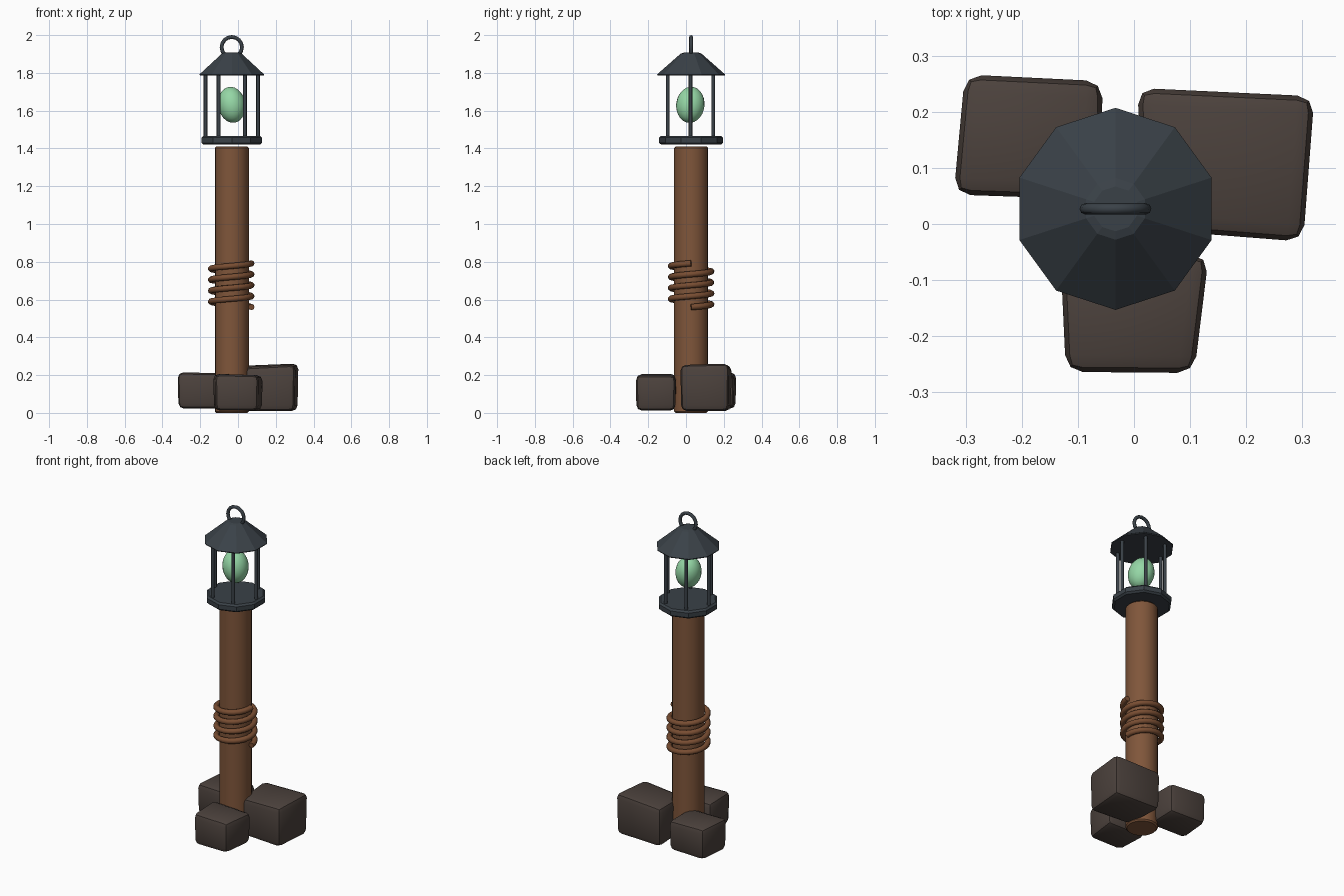
import bpy, bmesh
from math import pi, sin, cos, radians
from mathutils import Matrix, Vector

if "Cube" in bpy.data.objects:
    bpy.data.objects.remove(bpy.data.objects["Cube"], do_unlink=True)

CX, CY = -0.033, 0.027          # lantern axis


def material(name, rgb):
    m = bpy.data.materials.new(name)
    m.use_nodes = True
    m.diffuse_color = (*rgb, 1)
    m.node_tree.nodes["Principled BSDF"].inputs["Base Color"].default_value = (*rgb, 1)
    return m


wood = material("brown wood", (0.215, 0.093, 0.043))
rope = material("rope brown", (0.19, 0.075, 0.032))
stone = material("dark stone", (0.072, 0.054, 0.046))
metal = material("dark iron", (0.042, 0.053, 0.064))
glow = material("pale green glow", (0.30, 0.68, 0.38))


def finish(name, bm, mat, angle=30):
    """Turn a bmesh into an object, smooth except at edges sharper than angle."""
    bmesh.ops.recalc_face_normals(bm, faces=bm.faces)
    me = bpy.data.meshes.new(name)
    bm.to_mesh(me)
    bm.free()
    me.materials.append(mat)
    if angle:
        me.polygons.foreach_set("use_smooth", [True] * len(me.polygons))
        me.set_sharp_from_angle(angle=radians(angle))
    ob = bpy.data.objects.new(name, me)
    bpy.context.collection.objects.link(ob)
    return ob


def lathe(name, profile, sides, mat, angle=0, centre=(CX, CY)):
    """Stack of regular polygon rings, (radius, height), capped at both ends."""
    bm = bmesh.new()
    rings = []
    for r, z in profile:
        turn = [pi / 2 + 2 * pi * i / sides for i in range(sides)]
        rings.append([bm.verts.new((centre[0] + r * cos(a), centre[1] + r * sin(a), z)) for a in turn])
    for low, high in zip(rings, rings[1:]):
        for i in range(sides):
            j = (i + 1) % sides
            bm.faces.new((low[i], low[j], high[j], high[i]))
    bm.faces.new(rings[0])
    bm.faces.new(rings[-1])
    return finish(name, bm, mat, angle)


def tube(name, points, radius, mat, closed=False, sides=8):
    """Round tube swept along a path."""
    curve = bpy.data.curves.new(name + "_path", "CURVE")
    curve.dimensions = "3D"
    curve.bevel_depth = radius
    curve.bevel_resolution = sides // 2 - 2
    curve.use_fill_caps = True
    spline = curve.splines.new("POLY")
    spline.points.add(len(points) - 1)
    for p, co in zip(spline.points, points):
        p.co = (*co, 1)
    spline.use_cyclic_u = closed
    temp = bpy.data.objects.new(name + "_path", curve)
    bpy.context.collection.objects.link(temp)
    bm = bmesh.new()
    me = bpy.data.meshes.new_from_object(temp.evaluated_get(bpy.context.evaluated_depsgraph_get()))
    bm.from_mesh(me)
    bpy.data.objects.remove(temp, do_unlink=True)
    bpy.data.curves.remove(curve)
    bpy.data.meshes.remove(me)
    return finish(name, bm, mat, 50)


def rock(name, plan, bottom, tops):
    """Rounded block from a four-cornered plan with a height at each corner."""
    bm = bmesh.new()
    mid = sum((Vector(p) for p in plan), Vector((0, 0))) / 4
    low = [bm.verts.new((*mid.lerp(Vector(p), 0.97), bottom)) for p in plan]
    high = [bm.verts.new((*p, z)) for p, z in zip(plan, tops)]
    bm.faces.new(low)
    bm.faces.new(high)
    for i in range(4):
        j = (i + 1) % 4
        bm.faces.new((low[i], low[j], high[j], high[i]))
    bmesh.ops.bevel(bm, geom=list(bm.edges), offset=0.03, segments=2, profile=0.5, affect="EDGES")
    return finish(name, bm, stone, 30)


# Stones around the foot
rock("left_stone", [(-0.322, 0.052), (-0.06, 0.043), (-0.055, 0.255), (-0.302, 0.267)],
     0.022, [0.215, 0.21, 0.205, 0.215])
rock("right_stone", [(0.02, -0.01), (0.302, -0.032), (0.322, 0.228), (0.005, 0.243)],
     0.01, [0.24, 0.255, 0.262, 0.25])
rock("front_stone", [(-0.122, -0.264), (0.108, -0.266), (0.134, -0.055), (-0.132, -0.05)],
     0.012, [0.205, 0.2, 0.198, 0.208])

# Post with slightly eased ends
lathe("post", [(0.082, 0), (0.09, 0.008), (0.09, 1.402), (0.082, 1.41)], 20, wood, 40)

# Rope wound four turns around the post
STEPS = 24
coil = []
for i in range(4 * STEPS + 1):
    a = 2 * pi * i / STEPS
    coil.append((CX - 0.003 + 0.107 * cos(a), CY + 0.107 * sin(a), 0.56 + 0.232 * i / (4 * STEPS)))
tube("rope_coil", coil, 0.0165, rope)

# Lantern floor and roof
lathe("lantern_floor", [(0.158, 1.42), (0.169, 1.43), (0.169, 1.457), (0.158, 1.467)], 10, metal)
lathe("lantern_roof", [(0.178, 1.787), (0.18, 1.792), (0.055, 1.902), (0.04, 1.907)], 10, metal)

# Six upright bars
for i in range(6):
    a = i * pi / 3
    spot = (CX + 0.139 * cos(a), CY - 0.003 + 0.139 * sin(a))
    lathe(f"lantern_bar_{i + 1}", [(0.01, 1.46), (0.01, 1.80)], 8, metal, 50, spot)

# Hanging ring
ring = [(CX + 0.054 * cos(2 * pi * i / 16), CY, 1.936 + 0.054 * sin(2 * pi * i / 16)) for i in range(16)]
tube("hanging_ring", ring, 0.01, metal, closed=True)

# Glowing egg-shaped light, leaning a little
bm = bmesh.new()
lean = Matrix.Rotation(radians(-9), 4, "Y") @ Matrix.Rotation(radians(-6), 4, "X")
bmesh.ops.create_uvsphere(bm, u_segments=20, v_segments=14, radius=1,
                          matrix=Matrix.Translation((CX, CY - 0.004, 1.631)) @ lean
                          @ Matrix.Diagonal((0.072, 0.075, 0.096, 1)))
finish("glowing_light", bm, glow, 60)
